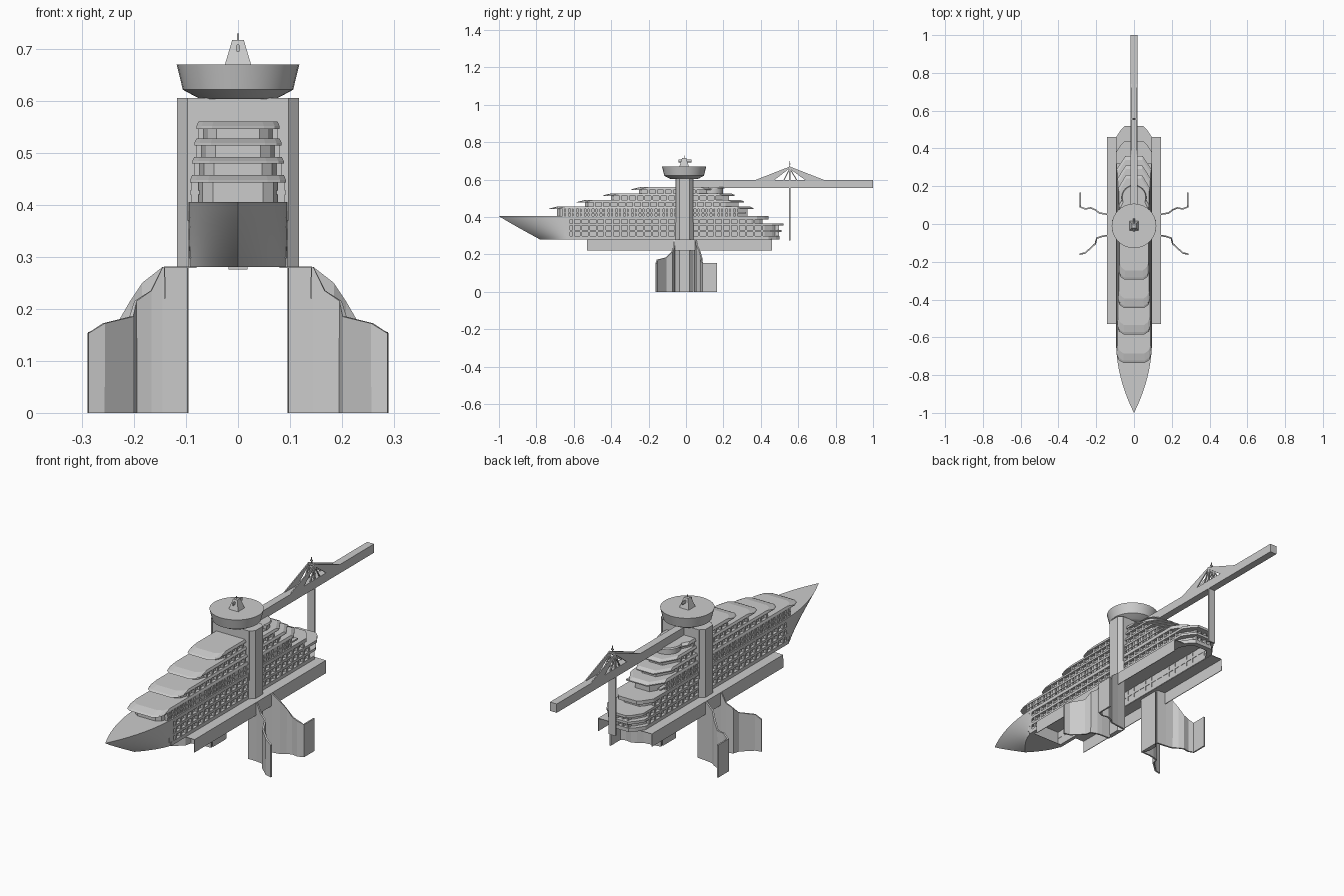
import bpy, bmesh, math

if "Cube" in bpy.data.objects:
    bpy.data.objects.remove(bpy.data.objects["Cube"])


def make(name, verts, faces, mirror=False, thick=0, smooth=False):
    me = bpy.data.meshes.new(name)
    me.from_pydata(verts, [], faces)
    bm = bmesh.new()
    bm.from_mesh(me)
    bmesh.ops.recalc_face_normals(bm, faces=bm.faces)
    bm.to_mesh(me)
    bm.free()
    ob = bpy.data.objects.new(name, me)
    bpy.context.collection.objects.link(ob)
    if mirror:
        m = ob.modifiers.new("mirror", 'MIRROR')
        m.use_mirror_merge = False
    if thick:
        s = ob.modifiers.new("thickness", 'SOLIDIFY')
        s.thickness, s.offset = thick, 0
    if smooth:
        bpy.ops.object.select_all(action='DESELECT')
        ob.select_set(True)
        bpy.context.view_layer.objects.active = ob
        bpy.ops.object.shade_smooth_by_angle(angle=math.radians(35))
    return ob


def loft(name, loops, caps=True, closed=False, **kw):
    """Skin a list of equal-length closed loops."""
    n, k = len(loops[0]), len(loops)
    verts = [p for l in loops for p in l]
    faces = [(a * n + i, a * n + (i + 1) % n, (a + 1) % k * n + (i + 1) % n, (a + 1) % k * n + i)
             for a in range(k if closed else k - 1) for i in range(n)]
    if caps and not closed:
        faces += [tuple(range(n)), tuple(range((k - 1) * n, k * n))]
    return make(name, verts, faces, **kw)


def boxes(name, items, **kw):
    """One object from several (x0,x1,y0,y1,z0,z1) boxes."""
    verts, faces = [], []
    for x0, x1, y0, y1, z0, z1 in items:
        b = len(verts)
        verts += [(x, y, z) for x in (x0, x1) for y in (y0, y1) for z in (z0, z1)]
        faces += [tuple(b + i for i in f) for f in ((0, 1, 3, 2), (4, 6, 7, 5), (0, 4, 5, 1),
                                                    (2, 3, 7, 6), (0, 2, 6, 4), (1, 5, 7, 3))]
    return make(name, verts, faces, **kw)


def plan(y0, y1, w, z):
    """Deck outline: rounded bow end, chevron stern end."""
    half = [(w * .62, y0), (w * .88, y0 + .015), (w, y0 + .045),
            (w, y1 - .07), (w * .72, y1 - .03), (w * .5, y1)]
    return [(x, y, z) for x, y in half] + [(-x, y, z) for x, y in reversed(half)]


def hull_plan(y1, w, z):
    half = [(w, -.64), (w, y1 - .06), (w * .72, y1 - .02), (w * .5, y1)]
    return [(x, y, z) for x, y in half] + [(-x, y, z) for x, y in reversed(half)]


def dividers(name, y0, y1, x0, x1, z0, z1, step=.042):
    n = int((y1 - y0) / step)
    boxes(name, [(x0, x1, y0 + i * step, y0 + i * step + .011, z0, z1) for i in range(n + 1)], mirror=True)


# bow: flared shell narrowing to a raked stem
rows, cols = 8, 16
verts, faces = [], []
for side in (1, -1):
    base = len(verts)
    for j in range(rows + 1):
        s = j / rows
        stem = -1 + .22 * s ** 1.05
        for i in range(cols + 1):
            u = (i / cols) ** 1.3
            verts.append((side * .095 * (1 - (1 - u) ** (2 - .4 * s)),
                          stem + (-.62 - stem) * u, .405 - .125 * s))
    for j in range(rows):
        for i in range(cols):
            a = base + j * (cols + 1) + i
            faces.append((a, a + 1, a + cols + 2, a + cols + 1))
off = (rows + 1) * (cols + 1)
for i in range(cols):
    faces.append((i, i + 1, off + i + 1, off + i))
    b = rows * (cols + 1) + i
    faces.append((b, b + 1, off + b + 1, off + b))
bow = make("bow", verts, faces, smooth=True)

# hull: recessed wall, balcony bands and dividers (open underneath)
bands = [(.28, .298, .50), (.32, .332, .51), (.354, .366, .52), (.388, .405, .44)]
loft("hull_wall", [hull_plan(.48, .08, .28), hull_plan(.48, .08, .366)], caps=False)
loft("hull_upper_wall", [hull_plan(.41, .08, .366), hull_plan(.41, .08, .405)])
for k, (z0, z1, ys) in enumerate(bands):
    outer = [hull_plan(ys, .095, z) for z in (z0, z1)]
    if k < 2:
        inner = [hull_plan(ys - .025, .078, z) for z in (z1, z0)]
        loft("hull_band", outer + inner, closed=True)
    else:
        loft("hull_deck", outer)
    if k < 3:
        dividers("hull_dividers", -.65, min(ys, bands[k + 1][2]) - .07, .078, .093, z1, bands[k + 1][0])
boxes("stern_posts", [(x, x + .008, .475, .497, .298, .354) for x in (-.044, -.018, .01, .036)])

# superstructure tiers: wall, balcony dividers and visor roof
tiers = [(.405, .443, .457, -.735, .36, .092), (.457, .479, .492, -.585, .31, .088),
         (.492, .514, .527, -.445, .26, .084), (.527, .546, .560, -.295, .17, .080)]
for z0, z1, z2, y0, y1, w in tiers:
    loft("tier_wall", [plan(y0 + .045, y1 - .03, w - .014, z) for z in (z0, z1)])
    loft("tier_roof", [plan(y0, y1, w, z1), plan(y0 + .012, y1, w, z1 + .005),
                       plan(y0 + .05, y1 - .02, w - .004, z2)])
    dividers("tier_dividers", y0 + .09, y1 - .1, w - .016, w - .003, z0, z1)
dividers("lower_tier_rail", -.66, .28, .076, .090, .405, .443, .021)
boxes("tier_mid_band", [(.074, .092, -.66, .32, .42, .427)], mirror=True)


# round lounge on the aft upper deck
def ring(r, z, cy, n=24):
    return [(r * math.cos(math.tau * i / n), cy + r * math.sin(math.tau * i / n), z) for i in range(n)]


loft("aft_lounge", [ring(.058, .527, .14), ring(.058, .553, .14)], smooth=True)
loft("aft_lounge_roof", [ring(.066, .553, .14), ring(.062, .56, .14)], smooth=True)

# portal columns with chamfered outer edges, and the block joining them
col = [(.095, -.055), (.117, -.035), (.117, .02), (.095, .04)]
loft("portal_column", [[(x, y, z) for x, y in col] for z in (0, .605)], mirror=True)
boxes("portal_block", [(-.097, .097, -.055, .04, .37, .605)])

# side skirts: flange and outer drop plate
make("side_skirt", [(.08, -.53, .28), (.08, .46, .28), (.141, .46, .28), (.141, -.53, .28),
                    (.141, -.53, .22), (.141, .46, .22)],
     [(0, 1, 2, 3), (3, 2, 5, 4)], mirror=True, thick=.003)


# folded leg plates
def leg(name, pts):
    n = len(pts)
    verts = [(x, y, 0) for x, y, z in pts] + list(pts)
    make(name, verts, [(i, i + 1, n + i + 1, n + i) for i in range(n - 1)], mirror=True, thick=.008)


leg("front_leg", [(.097, -.06, .28), (.145, -.062, .28), (.167, -.065, .235), (.197, -.075, .215),
                  (.205, -.105, .185), (.258, -.153, .172), (.288, -.16, .153)])
leg("back_leg", [(.097, .047, .28), (.145, .052, .28), (.183, .058, .25), (.205, .075, .215),
                 (.228, .085, .178), (.258, .08, .17), (.284, .09, .155), (.284, .167, .155)])

# lookout dish and its mast
loft("lookout_dish", [ring(.07, .603, -.01, 32), ring(.08, .607, -.01, 32), ring(.106, .621, -.01, 32),
                      ring(.118, .67, -.01, 32)], smooth=True)


def square(h, z, cy=-.01):
    return [(-h, cy - h, z), (h, cy - h, z), (h, cy + h, z), (-h, cy + h, z)]


loft("mast_base", [square(.025, .67), square(.011, .717)])
boxes("mast_rod", [(-.0015, .0015, -.0115, -.0085, .71, .729)])
port = [[(.004 * math.cos(t * math.tau / 12), y, .701 + .008 * math.sin(t * math.tau / 12))
         for t in range(12)] for y in (-.04, .03)]
loft("mast_horn", port)

# long gantry boom, post and stays
boxes("boom", [(-.018, .018, .03, 1, .555, .597)])
boxes("boom_post", [(-.018, .018, .551, .559, .276, .56), (-.018, -.012, .551, .559, .56, .67),
                    (.012, .018, .551, .559, .56, .67), (-.018, .018, .55, .56, .662, .67),
                    (-.0015, .0015, .5535, .5565, .67, .70), (-.006, .006, .552, .558, .68, .686)])
for base in ((.365, .47), (.745, .64)):
    tri = [(base[0], .596), (base[1], .596), (.553, .66), (.555, .67)]
    loft("boom_stay", [[(x, y, z) for y, z in tri] for x in (.013, .018)], mirror=True)
for y in (.52, .59):
    loft("boom_strut", [[(x, a, z) for a, z in ((y, .596), (y + .006, .596), (.558, .66), (.552, .66))]
                        for x in (.013, .018)], mirror=True)
